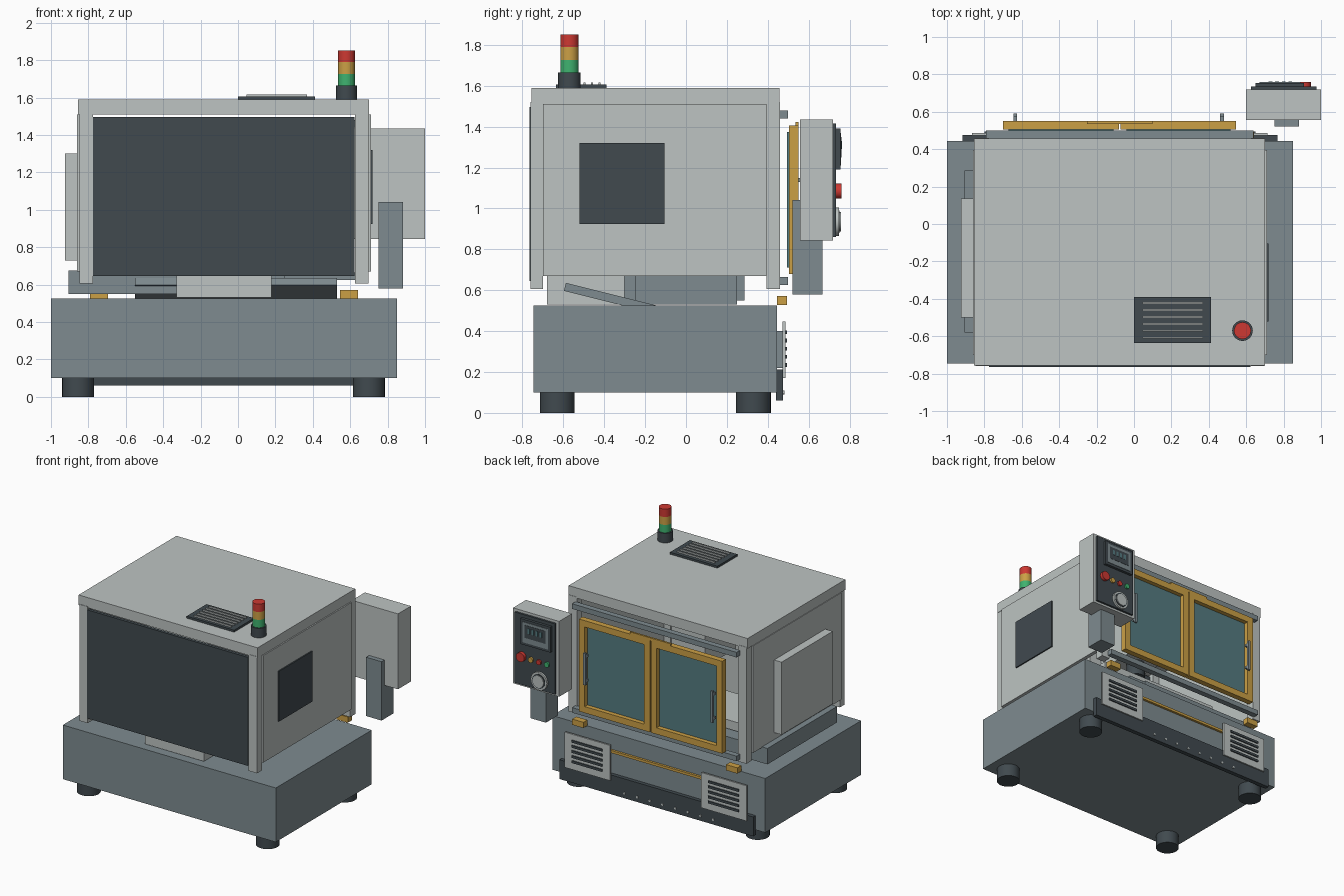
import bpy
import bmesh
import math
from mathutils import Matrix, Vector

default_cube = bpy.data.objects.get("Cube")
if default_cube:
    bpy.data.objects.remove(default_cube, do_unlink=True)


def make_material(name, red, green, blue):
    material = bpy.data.materials.new(name)
    material.use_nodes = True
    colour = (red, green, blue, 1)
    material.diffuse_color = colour
    shader = material.node_tree.nodes["Principled BSDF"]
    shader.inputs["Base Color"].default_value = colour
    shader.inputs["Roughness"].default_value = 0.6
    return material


LIGHT = make_material("light grey paint", .51, .55, .54)
GREY = make_material("slate grey paint", .21, .26, .28)
DARK = make_material("charcoal", .052, .068, .078)
AMBER = make_material("amber", .6, .35, .06)
RED = make_material("signal red", .61, .04, .032)
GREEN = make_material("signal green", .05, .45, .16)
GLASS = make_material("teal glass", .09, .2, .22)

CENTRE = -.075   # middle of the cabinet along x


def finish(name, material, bm):
    mesh = bpy.data.meshes.new(name)
    bm.to_mesh(mesh)
    bm.free()
    mesh.materials.append(material)
    part = bpy.data.objects.new(name, mesh)
    bpy.context.collection.objects.link(part)
    return part


def box(name, material, xs, ys, zs):
    """Box between the given limits on each axis."""
    limits = (xs, ys, zs)
    size = Vector([max(pair) - min(pair) for pair in limits])
    middle = Vector([sum(pair) / 2 for pair in limits])
    bm = bmesh.new()
    bmesh.ops.create_cube(bm, size=1, matrix=Matrix.Translation(middle) @ Matrix.Diagonal(size.to_4d()))
    return finish(name, material, bm)


def mirror_pair(name, material, xs, ys, zs):
    """Box and its twin across the cabinet middle."""
    box(name + "_left", material, xs, ys, zs)
    box(name + "_right", material, [2 * CENTRE - x for x in xs], ys, zs)


def cylinder(name, material, base, radius, length, axis="Z", sides=32):
    """Cylinder growing from its base point along +z or +y."""
    bm = bmesh.new()
    turn = Matrix.Rotation(-math.pi / 2, 4, "X") if axis == "Y" else Matrix()
    lift = Matrix.Translation((0, 0, length / 2))
    bmesh.ops.create_cone(bm, cap_ends=True, segments=sides, radius1=radius, radius2=radius,
                          depth=length, matrix=Matrix.Translation(base) @ turn @ lift)
    part = finish(name, material, bm)
    bpy.ops.object.select_all(action="DESELECT")
    part.select_set(True)
    bpy.context.view_layer.objects.active = part
    bpy.ops.object.shade_smooth_by_angle()
    return part


# Base cabinet and feet
box("base_cabinet", GREY, (-1, .85), (-.745, .445), (.1, .525))
for side, x in (("right", -.855), ("left", .7)):
    for end, y in (("front", -.63), ("back", .33)):
        cylinder(f"foot_{end}_{side}", DARK, (x, y, 0), .085, .1)

# Enclosure: posts, roof, side panels and front panel
for end, depth in (("front", (-.76, -.7)), ("back", (.395, .46))):
    mirror_pair("corner_post_" + end, LIGHT, (.625, .697), depth, (.605, 1.52))
box("roof", LIGHT, (-.855, .7), (-.757, .457), (1.51, 1.59))
mirror_pair("side_panel", LIGHT, (.68, .71), (-.7, .395), (.67, 1.51))
box("front_panel", DARK, (-.775, .622), (-.765, -.74), (.645, 1.497))
box("side_window", DARK, (.71, .72), (-.52, -.105), (.925, 1.32))
box("side_access_cover", LIGHT, (-.925, -.86), (-.5, .135), (.73, 1.3))

# Chip conveyor and sloping chip chute
box("chip_conveyor", GREY, (-.907, .13), (-.58, .285), (.55, .675))
chute = box("chip_chute", GREY, (-.55, .53), (-.25, .25), (-.02, .02))
chute.location = (0, -.35, .556)
chute.rotation_euler.x = -math.radians(14)

# Machine inside the enclosure
box("machine_column", LIGHT, (-.33, .18), (-.68, -.3), (.53, 1.44))
box("spindle_head", LIGHT, (-.22, .07), (-.3, .08), (1.05, 1.42))
cylinder("spindle_nose", DARK, (CENTRE, -.07, .93), .07, .12)
box("machine_saddle", GREY, (-.4, .25), (-.25, .25), (.53, .69))
box("work_table", LIGHT, (-.6, .45), (-.2, .2), (.69, .76))

# Rear door rails
for place, z in (("lower", .625), ("upper", 1.44)):
    box(f"door_rail_{place}", GREY, (-.79, .64), (.455, .5), (z, z + .04))


# Sliding doors: amber frame, glass and pull handle
def sliding_door(side, left, right, handle_x):
    bottom, top, bar = .68, 1.405, .05
    depth = (.505, .55)
    box(f"{side}_door_bottom_bar", AMBER, (left, right), depth, (bottom, bottom + bar))
    box(f"{side}_door_top_bar", AMBER, (left, right), depth, (top - bar, top))
    inner = (bottom + bar, top - bar)
    box(f"{side}_door_stile_a", AMBER, (left, left + bar), depth, inner)
    box(f"{side}_door_stile_b", AMBER, (right - bar, right), depth, inner)
    box(f"{side}_door_glass", GLASS, (left + .03, right - .03), (.495, .515), (bottom + .03, top - .03))
    grip = (handle_x - .01, handle_x + .01)
    box(f"{side}_door_handle", GREY, grip, (.572, .59), (.92, 1.17))
    for z in (.94, 1.13):
        box(f"{side}_door_handle_mount", GREY, grip, (.55, .575), (z, z + .02))


sliding_door("right", -.7, CENTRE - .004, -.635)
sliding_door("left", CENTRE + .004, .545, .47)
box("door_latch_cap", AMBER, (-.25, .1), (.535, .55), (1.4, 1.422))

# Rear of the base: brackets, stripe, louvred vents and coolant tray
mirror_pair("door_bracket", AMBER, (.545, .642), (.445, .495), (.527, .572))
box("rear_stripe", AMBER, (-.5, .35), (.445, .463), (.378, .398))
mirror_pair("rear_vent_plate", LIGHT, (.32, .715), (.472, .486), (.17, .447))
mirror_pair("rear_vent_mount", GREY, (.4, .63), (.44, .472), (.22, .4))
for step in range(5):
    z = .225 + step * .04
    mirror_pair("rear_vent_slot", DARK, (.385, .65), (.486, .494), (z, z + .018))
box("coolant_tray", DARK, (-.917, .767), (.44, .475), (.06, .212))
for step in range(8):
    cylinder("tray_bolt", LIGHT, (.2 - step * .11, .475, .1), .009, .006, "Y", 12)

# Roof vent with louvres
box("roof_vent", DARK, (0, .412), (-.637, -.39), (1.59, 1.606))
for step in range(6):
    y = -.613 + step * .037
    box("roof_vent_louvre", LIGHT, (.045, .37), (y, y + .01), (1.606, 1.617))

# Signal tower
tower = Vector((.58, -.57, 1.59))
cylinder("signal_tower_base", DARK, tower, .055, .075)
for step, (name, material) in enumerate((("green", GREEN), ("amber", AMBER), ("red", RED))):
    cylinder(f"signal_lamp_{name}", material, tower + Vector((0, 0, .075 + step * .062)), .045, .062)

# Control console on its arm
box("console_arm", GREY, (.75, .883), (.52, .667), (.58, 1.042))
box("console_body", LIGHT, (.6, 1), (.557, .718), (.843, 1.435))
box("console_face", DARK, (.625, .975), (.718, .734), (.86, 1.415))
box("screen_bezel", DARK, (.65, .91), (.734, .755), (1.19, 1.39))
box("screen", GREY, (.67, .89), (.755, .758), (1.21, 1.37))
box("screen_display", DARK, (.69, .87), (.758, .76), (1.25, 1.35))
for step in range(4):
    x = .72 + step * .035
    box("screen_readout", GLASS, (x, x + .02), (.76, .762), (1.29, 1.33))
cylinder("emergency_stop", RED, (.91, .734, 1.085), .036, .026, "Y")
for name, material, x in (("amber", AMBER, .83), ("red", RED, .76), ("green", GREEN, .69)):
    cylinder(f"console_button_{name}", material, (x, .734, 1.08), .02, .014, "Y", 20)
cylinder("jog_dial_rim", LIGHT, (.755, .734, .935), .07, .015, "Y")
cylinder("jog_dial_ring", DARK, (.755, .749, .935), .056, .003, "Y")
cylinder("jog_dial_knob", LIGHT, (.755, .752, .935), .047, .006, "Y")
